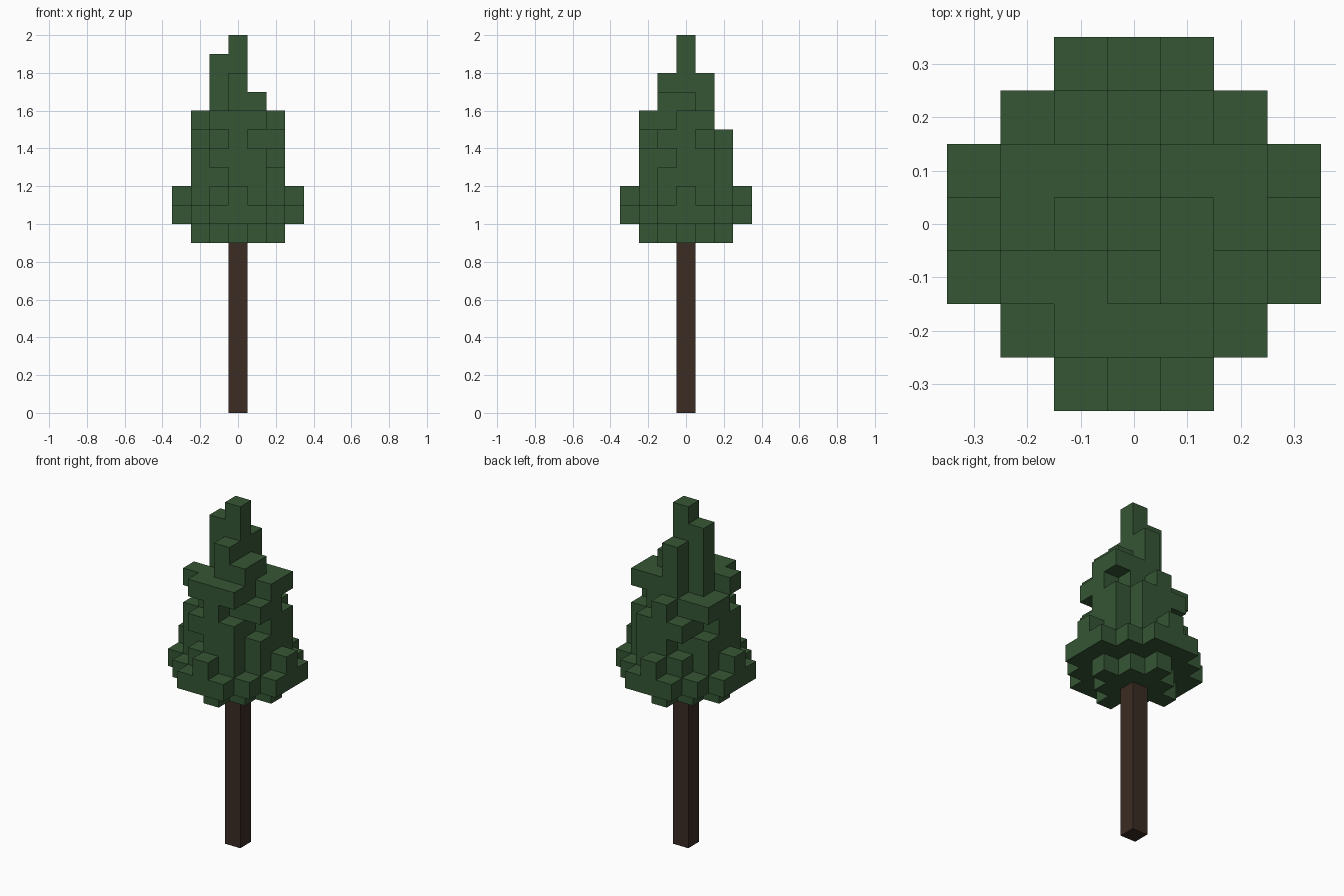
import bpy, bmesh
from mathutils import Vector

cube = bpy.data.objects.get("Cube")
if cube:
    bpy.data.objects.remove(cube, do_unlink=True)

S = 0.1  # block size


def material(name, rgb):
    m = bpy.data.materials.new(name)
    m.use_nodes = True
    m.diffuse_color = (*rgb, 1)
    bsdf = m.node_tree.nodes["Principled BSDF"]
    bsdf.inputs["Base Color"].default_value = (*rgb, 1)
    bsdf.inputs["Roughness"].default_value = 0.9
    return m


def block_object(name, cells, mat):
    """Skin a set of grid cells with only the outward faces."""
    bm = bmesh.new()
    for cell in cells:
        c = Vector(cell) + Vector((0, 0, 0.5))
        for axis in range(3):
            for sign in (-1, 1):
                n = Vector((0, 0, 0))
                n[axis] = sign
                if tuple(int(v) for v in Vector(cell) + n) in cells:
                    continue
                u = Vector((0, 0, 0))
                u[(axis + 1) % 3] = 0.5
                w = n.cross(u)
                mid = c + n / 2
                corners = (mid - u - w, mid + u - w, mid + u + w, mid - u + w)
                bm.faces.new([bm.verts.new(p * S) for p in corners])
    bmesh.ops.remove_doubles(bm, verts=bm.verts, dist=0.001)
    bmesh.ops.dissolve_limit(bm, angle_limit=0.01, verts=bm.verts, edges=bm.edges)
    mesh = bpy.data.meshes.new(name)
    bm.to_mesh(mesh)
    bm.free()
    mesh.materials.append(mat)
    obj = bpy.data.objects.new(name, mesh)
    bpy.context.collection.objects.link(obj)
    return obj


# Skirt: small diamond, wide octagon, then a larger diamond
cells = set()
for layer, reach in ((9, 2), (10, 4), (11, 3)):
    for x in range(-3, 4):
        for y in range(-3, 4):
            if abs(x) + abs(y) <= reach:
                if max(abs(x), abs(y)) <= 3:
                    cells.add((x, y, layer))

# Core: columns rising to different tops
tops = {(0, 0): 20, (-1, 0): 19, (0, -1): 18, (0, 1): 18, (1, 0): 17,
        (1, -1): 17, (1, 1): 16, (-1, -1): 16, (-1, 1): 15,
        (2, 0): 16, (0, -2): 16, (0, 2): 15, (-2, 0): 15}
for (x, y), top in tops.items():
    cells.update((x, y, z) for z in range(12, top))

# Ragged outer blocks between the main columns
ragged = {(2, -1): (12, 14), (2, 1): (12, 13, 15),
          (1, -2): (12, 13, 15), (-1, -2): (13, 15),
          (-2, -1): (12, 13, 15), (-2, 1): (12, 14),
          (-1, 2): (13,), (1, 2): (12, 13)}
for (x, y), layers in ragged.items():
    cells.update((x, y, z) for z in layers)

block_object("foliage", cells, material("leaf green", (0.036, 0.093, 0.035)))

# Trunk
block_object("trunk", {(0, 0, z) for z in range(9)},
             material("bark brown", (0.044, 0.025, 0.017)))
